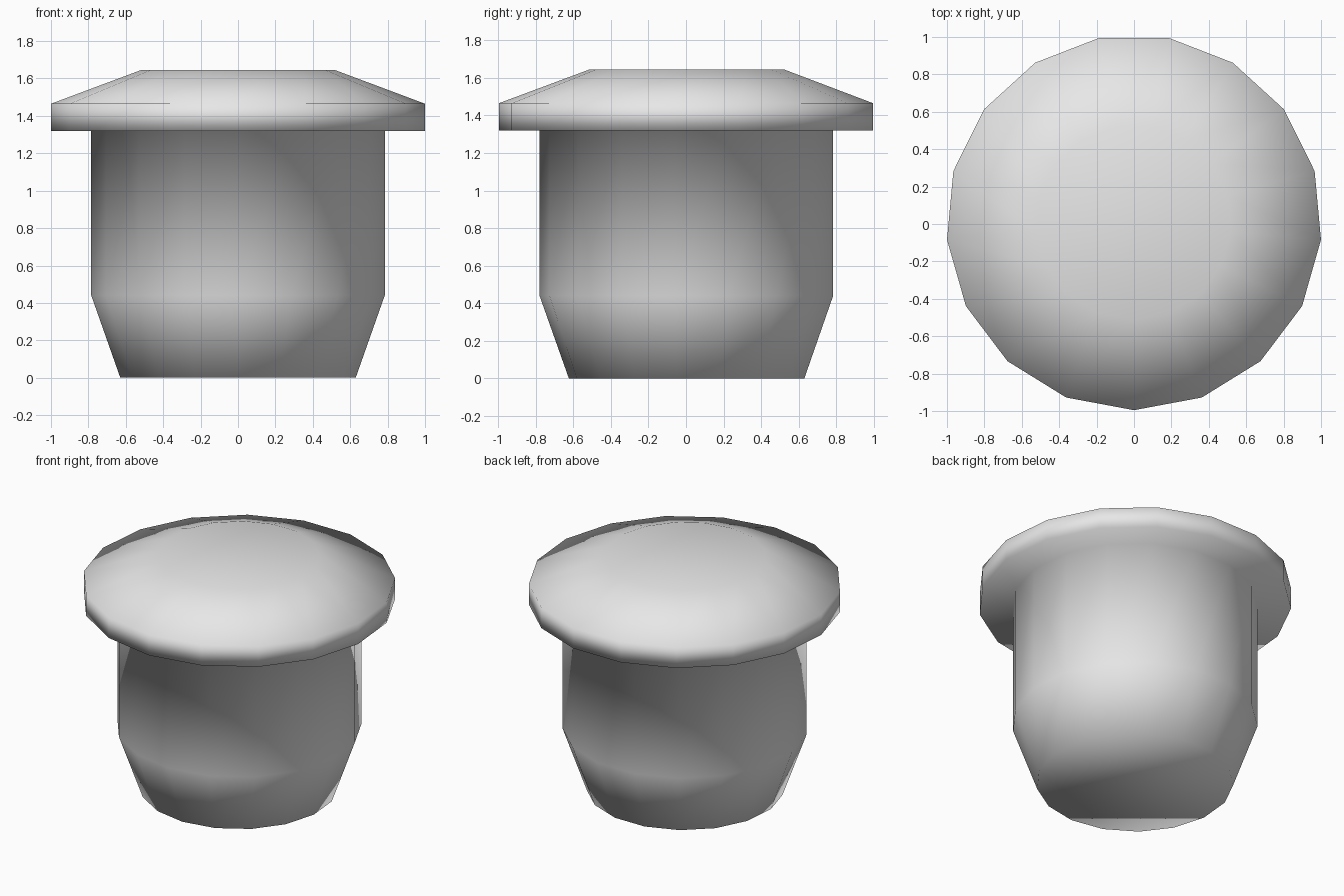
import bpy
import bmesh
from math import sin, cos, tau

if "Cube" in bpy.data.objects:
    bpy.data.objects.remove(bpy.data.objects["Cube"])

SIDES = 17
Y_SHIFT = 0.0086  # balances the odd-sided outline about y = 0

# Radius and height from the foot up to the flat top
PROFILE = [
    (0.632, 0.0),    # foot
    (0.788, 0.44),   # end of taper
    (0.788, 1.32),   # top of stem
    (1.004, 1.32),   # underside of rim
    (1.004, 1.465),  # top of rim
    (0.521, 1.645),  # flat top
]

grey = bpy.data.materials.new("plain grey")
grey.use_nodes = True
colour = (0.8, 0.8, 0.8, 1.0)
grey.diffuse_color = colour
grey.node_tree.nodes["Principled BSDF"].inputs["Base Color"].default_value = colour


def ring(bm, radius, z):
    """One ring of vertices with a corner pointing to the front."""
    angles = [tau * i / SIDES for i in range(SIDES)]
    return [bm.verts.new((radius * sin(a), Y_SHIFT - radius * cos(a), z)) for a in angles]


# Stem and cap are one continuous smooth skin
bm = bmesh.new()
rings = [ring(bm, r, z) for r, z in PROFILE]
for low, high in zip(rings, rings[1:]):
    for i in range(SIDES):
        j = (i + 1) % SIDES
        bm.faces.new((low[i], low[j], high[j], high[i]))

# Closed foot and flat top
bm.faces.new(rings[0][::-1])
bm.faces.new(rings[-1])
bmesh.ops.recalc_face_normals(bm, faces=bm.faces)
for face in bm.faces:
    face.smooth = True

mesh = bpy.data.meshes.new("capped_plug")
bm.to_mesh(mesh)
bm.free()
mesh.materials.append(grey)
plug = bpy.data.objects.new("capped_plug", mesh)
bpy.context.collection.objects.link(plug)
